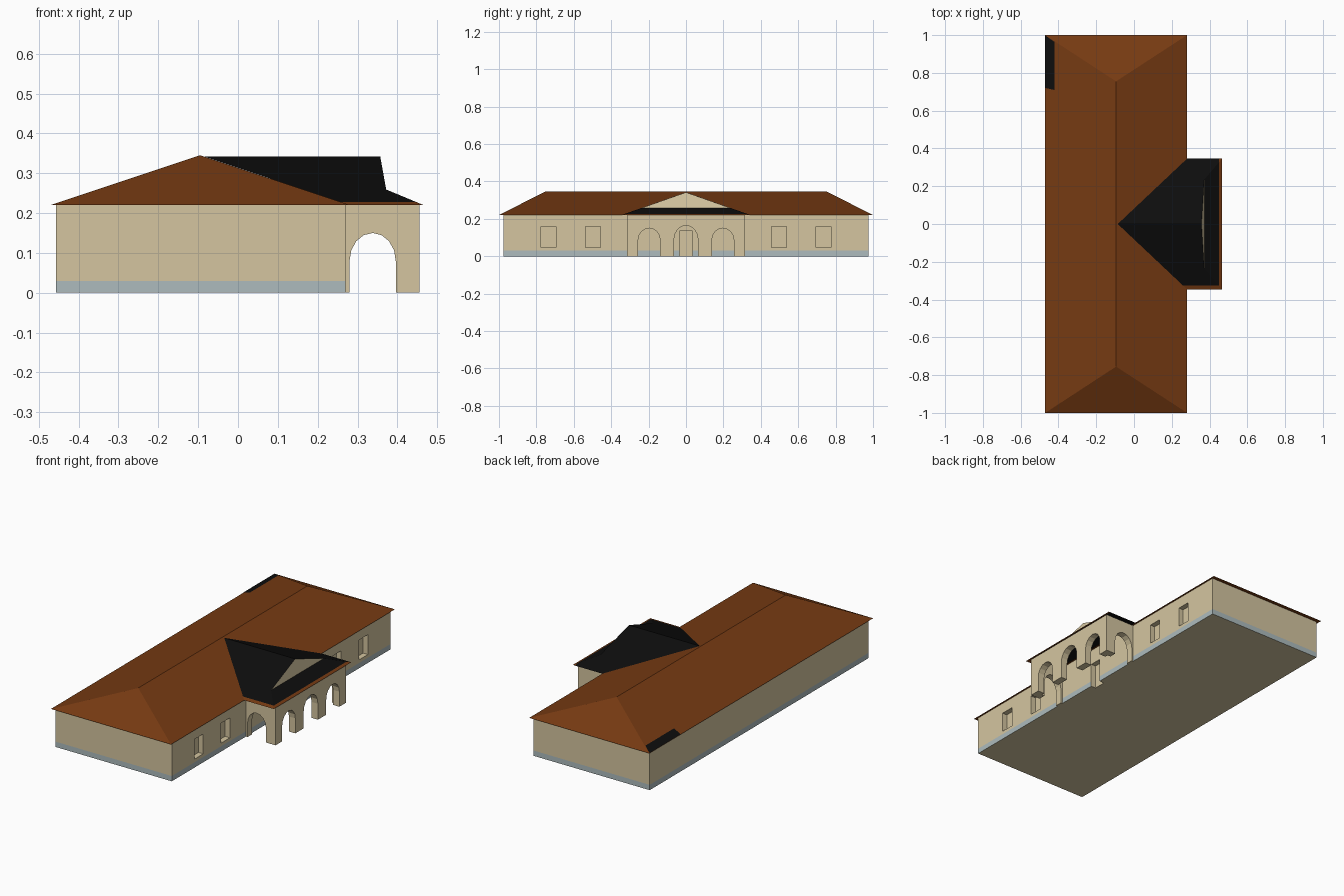
import bpy, bmesh, math
from mathutils import Vector

if "Cube" in bpy.data.objects:
    bpy.data.objects.remove(bpy.data.objects["Cube"])


def material(name, rgb):
    m = bpy.data.materials.new(name)
    m.diffuse_color = (*rgb, 1)
    m.use_nodes = True
    m.node_tree.nodes["Principled BSDF"].inputs["Base Color"].default_value = m.diffuse_color
    return m


WALL = material("cream plaster", (0.66, 0.56, 0.35))
PLINTH = material("blue grey plinth", (0.42, 0.50, 0.51))
ROOF = material("brown roof", (0.18, 0.042, 0.006))
BLACK = material("black roof", (0.004, 0.004, 0.004))


def finish(name, bm, mats, rule=None, recalc=True):
    if recalc:
        bmesh.ops.recalc_face_normals(bm, faces=bm.faces[:])
    bm.normal_update()
    if rule:
        for f in bm.faces:
            f.material_index = rule(f)
    me = bpy.data.meshes.new(name)
    bm.to_mesh(me)
    bm.free()
    for m in mats:
        me.materials.append(m)
    ob = bpy.data.objects.new(name, me)
    bpy.context.scene.collection.objects.link(ob)
    return ob


def add_box(bm, lo, hi):
    vs = bmesh.ops.create_cube(bm, size=1)["verts"]
    for v in vs:
        v.co = Vector([(a + b) / 2 + c * (b - a) for a, b, c in zip(lo, hi, v.co)])


def add_faces(bm, points, faces):
    vs = [bm.verts.new(p) for p in points]
    for f in faces:
        bm.faces.new([vs[i] for i in f])


def bisect(bm, co, no):
    bmesh.ops.bisect_plane(bm, geom=bm.verts[:] + bm.edges[:] + bm.faces[:],
                           plane_co=co, plane_no=no)


EAVE = 0.22

# Main walls with a painted plinth band
bm = bmesh.new()
add_box(bm, (-0.457, -0.977, 0), (0.27, 0.977, EAVE))
bisect(bm, (0, 0, 0.03), (0, 0, 1))
walls = finish("main_walls", bm, [WALL, PLINTH],
               lambda f: int(f.calc_center_median().z < 0.03 and abs(f.normal.z) < 0.5))

# Window and door recesses in the right wall
bm = bmesh.new()
for side in (-1, 1):
    for y in (0.497, 0.735):
        add_box(bm, (0.24, side * y - 0.039, 0.048), (0.30, side * y + 0.039, 0.16))
add_box(bm, (0.24, -0.035, -0.02), (0.30, 0.035, 0.135))
cutter = finish("opening_cutter", bm, [WALL])
cutter.hide_render = True
cutter.hide_viewport = True
mod = walls.modifiers.new("openings", "BOOLEAN")
mod.operation = "DIFFERENCE"
mod.solver = "EXACT"
mod.object = cutter

# Main hipped roof
X0, X1, RX, RY, RZ = -0.47, 0.281, -0.095, 0.755, 0.345
bm = bmesh.new()
add_faces(bm, [(X0, -1, EAVE), (X1, -1, EAVE), (X1, 1, EAVE), (X0, 1, EAVE),
               (RX, -RY, RZ), (RX, RY, RZ)],
          [(0, 1, 4), (1, 2, 5, 4), (2, 3, 5), (3, 0, 4, 5), (3, 2, 1, 0)])
finish("main_roof", bm, [ROOF])

# Dark patch lying on the back left eave
slope = (RZ - EAVE) / (RX - X0)
w, lift = 0.048, 0.002
bm = bmesh.new()
add_faces(bm, [(X0, 0.72, EAVE + lift), (X0 + w, 0.71, EAVE + w * slope + lift),
               (X0 + w, 0.965, EAVE + w * slope + lift), (X0, 0.998, EAVE + lift)],
          [(0, 1, 2, 3)])
bmesh.ops.recalc_face_normals(bm, faces=bm.faces[:])
finish("roof_patch", bm, [BLACK])


# Portico walls: outline runs round the piers and arches, then is extruded
def arch_wall(name, start, end, arches, place, depth):
    outline = [(start, EAVE), (start, 0)]
    for mid, half, spring, top in arches:
        outline.append((mid - half, 0))
        for i in range(9):
            a = math.pi * (1 - i / 8)
            outline.append((mid + half * math.cos(a), spring + (top - spring) * math.sin(a)))
        outline.append((mid + half, 0))
    outline += [(end, 0), (end, EAVE)]
    bm = bmesh.new()
    face = bm.faces.new([bm.verts.new(place(u, z)) for u, z in outline])
    ext = bmesh.ops.extrude_face_region(bm, geom=[face])["geom"]
    bmesh.ops.translate(bm, vec=depth, verts=[g for g in ext if isinstance(g, bmesh.types.BMVert)])
    finish(name, bm, [WALL])


PX, PY, T = 0.455, 0.315, 0.04
arch_wall("portico_front_wall", -PY, PY,
          [(-0.197, 0.059, 0.085, 0.15), (0, 0.064, 0.09, 0.165), (0.197, 0.059, 0.085, 0.15)],
          lambda u, z: (PX, u, z), (-T, 0, 0))
for side, label in ((-1, "near"), (1, "far")):
    arch_wall("portico_side_wall_" + label, 0.27, PX, [(0.338, 0.058, 0.08, 0.15)],
              lambda u, z: (u, side * PY, z), (0, -side * T, 0))

# Portico roof: two slopes and a front skirt, black with brown eave edges
A, G, R, V = (0.466, 0.346, EAVE), (0.372, 0.235, 0.259), (0.357, 0, 0.342), (-0.086, 0, 0.3425)
bm = bmesh.new()


def flip(p):
    return (p[0], -p[1], p[2])


B = (0.281, 0.346, EAVE)
add_faces(bm, [A, B, V, R, G, flip(A), flip(B), flip(G)],
          [(0, 4, 3, 2, 1), (5, 6, 2, 3, 7), (5, 7, 4, 0)])
bisect(bm, (0.45, 0, 0), (1, 0, 0))
bisect(bm, (0, -0.325, 0), (0, 1, 0))


def eave_rule(f):
    c = f.calc_center_median()
    return int(c.x > 0.45 or c.y < -0.325)


bmesh.ops.recalc_face_normals(bm, faces=bm.faces[:])
for f in bm.faces:
    if f.normal.z < 0:
        f.normal_flip()
finish("portico_roof", bm, [BLACK, ROOF], eave_rule, recalc=False)

# Pediment closing the portico gable
bm = bmesh.new()
add_faces(bm, [flip(G), G, R], [(0, 1, 2)])
finish("pediment", bm, [WALL], recalc=False)
